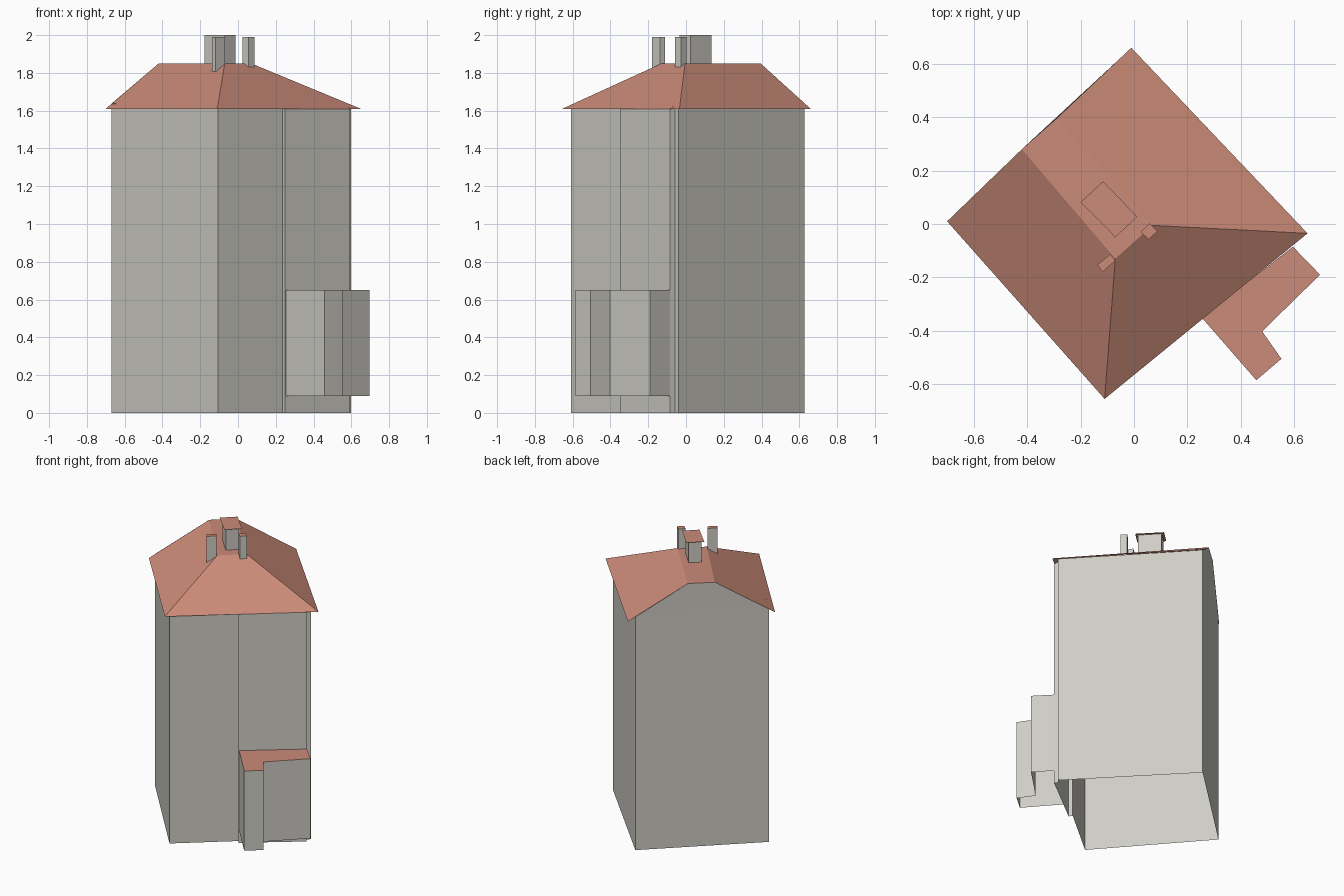
import bpy
import bmesh

cube = bpy.data.objects.get("Cube")
if cube:
    bpy.data.objects.remove(cube, do_unlink=True)


def make_material(name, color):
    mat = bpy.data.materials.new(name)
    mat.use_nodes = True
    mat.diffuse_color = (*color, 1)
    mat.node_tree.nodes["Principled BSDF"].inputs["Base Color"].default_value = (*color, 1)
    return mat


WALL = make_material("grey plaster", (0.62, 0.61, 0.56))
ROOF = make_material("terracotta", (0.60, 0.26, 0.19))
EAVE, RIDGE, TOP = 1.61, 1.85, 1.99


def build(name, faces, materials):
    """Make an object from faces, each a list of points and a material slot."""
    bm = bmesh.new()
    for points, slot in faces:
        face = bm.faces.new([bm.verts.new(p) for p in points])
        face.material_index = slot
    bmesh.ops.remove_doubles(bm, verts=bm.verts, dist=0.0005)
    mesh = bpy.data.meshes.new(name)
    bm.to_mesh(mesh)
    bm.free()
    for mat in materials:
        mesh.materials.append(mat)
    obj = bpy.data.objects.new(name, mesh)
    bpy.context.scene.collection.objects.link(obj)
    return obj


def at(points, z):
    return [(x, y, z) for x, y in points]


def sides(outline, bottom, tops):
    """Upright walls along a counter-clockwise outline, open below."""
    result = []
    count = len(outline)
    for i in range(count):
        j = (i + 1) % count
        p, q = outline[i], outline[j]
        result.append(([(*p, bottom), (*q, bottom), (*q, tops[j]), (*p, tops[i])], 0))
    return result


def block(name, outline, bottom, top, lid=True):
    faces = sides(outline, bottom, [top] * len(outline))
    if lid:
        faces.append((at(outline, top), 1))
    return build(name, faces, [WALL, ROOF])


# Roof corners and the flat strip along the ridge
left, back, right, front = (-0.70, 0.01), (-0.01, 0.66), (0.65, -0.035), (-0.11, -0.655)
gable_l, gable_b = (-0.42, 0.28), (-0.29, 0.395)
hip_r, hip_f = (0.07, -0.005), (-0.07, -0.13)

build("main_roof", [
    (at([left, front], EAVE) + at([hip_f, gable_l], RIDGE), 0),
    (at([front, right], EAVE) + at([hip_r, hip_f], RIDGE), 0),
    (at([right, back], EAVE) + at([gable_b, hip_r], RIDGE), 0),
    (at([gable_l, hip_f, hip_r, gable_b], RIDGE), 0),
], [ROOF])

# Main walls with a shallow projecting bay, and the gable above them
outline = [(-0.105, -0.61), (0.235, -0.327), (0.25, -0.35), (0.592, -0.085),
           (0.575, -0.058), (0.597, -0.04), (-0.045, 0.627), (-0.67, 0.038)]
tops = [1.628, 1.628, EAVE, EAVE, 1.628, 1.628, 1.637, 1.637]
walls = sides(outline, 0, tops)
walls.append(([(*outline[6], tops[6]), (*gable_b, RIDGE),
               (*gable_l, RIDGE), (*outline[7], tops[7])], 0))
for points, _ in walls[-1:]:
    points.reverse()
    points.reverse()
build("main_walls", walls, [WALL])

# Raised L-shaped side annex
block("side_annex", [(0.255, -0.352), (0.458, -0.585), (0.552, -0.505),
                     (0.48, -0.402), (0.697, -0.19), (0.595, -0.085)], 0.09, 0.65)

# Large chimney with a thin overhanging cap
block("large_chimney", [(-0.07, -0.035), (-0.012, 0.025), (-0.115, 0.135),
                        (-0.177, 0.08)], RIDGE, 2, lid=False)
build("large_chimney_cap", [(at([(-0.07, -0.05), (0.012, 0.027), (-0.115, 0.16),
                                 (-0.2, 0.082)], 2), 0)], [ROOF])

# Two slim chimneys
block("small_chimney_left", [(-0.118, -0.18), (-0.07, -0.137), (-0.088, -0.112),
                             (-0.137, -0.153)], 1.78, TOP)
block("small_chimney_right", [(0.055, -0.058), (0.088, -0.027), (0.058, 0.002),
                              (0.025, -0.03)], 1.81, TOP)
